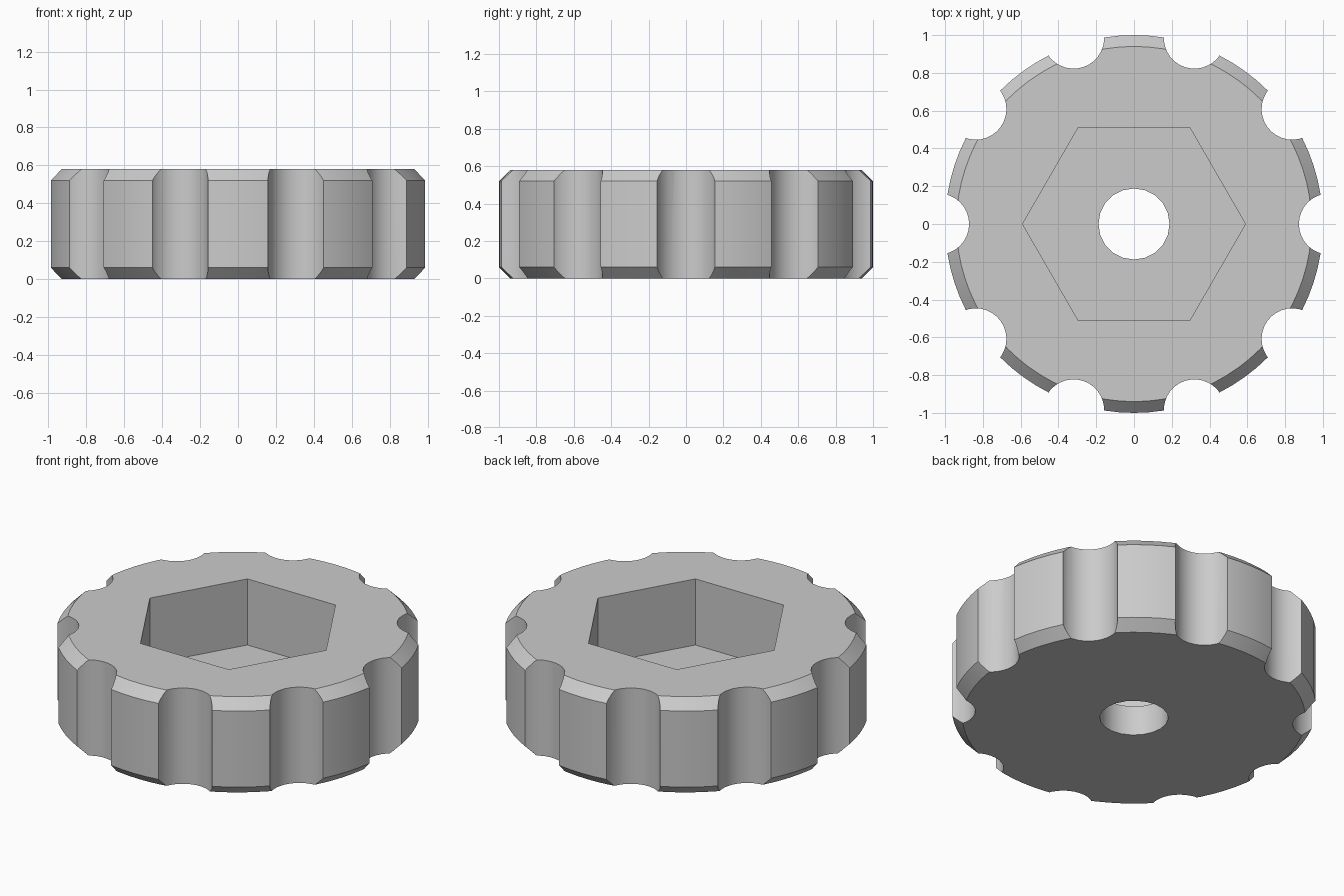
import bpy, bmesh
from math import sin, cos, tau

if "Cube" in bpy.data.objects:
    bpy.data.objects.remove(bpy.data.objects["Cube"])

HEIGHT, CHAMFER, FLOOR = 0.58, 0.06, 0.18
GROOVES = 10

grey = bpy.data.materials.new("plain_grey")
grey.use_nodes = True
grey.diffuse_color = (0.6, 0.6, 0.6, 1)
grey.node_tree.nodes["Principled BSDF"].inputs["Base Color"].default_value = grey.diffuse_color


def lathe(name, profile, sides, centre=(0, 0), phase=0):
    """Capped solid turned from (radius, z) points, bottom to top."""
    bm = bmesh.new()
    angles = [phase + tau * i / sides for i in range(sides)]
    rings = [[bm.verts.new((centre[0] + r * cos(a), centre[1] + r * sin(a), z))
              for a in angles] for r, z in profile]
    for low, high in zip(rings, rings[1:]):
        for i in range(sides):
            j = (i + 1) % sides
            bm.faces.new((low[i], low[j], high[j], high[i]))
    bm.faces.new(rings[0][::-1])
    bm.faces.new(rings[-1])
    mesh = bpy.data.meshes.new(name)
    bm.to_mesh(mesh)
    bm.free()
    mesh.materials.append(grey)
    obj = bpy.data.objects.new(name, mesh)
    bpy.context.collection.objects.link(obj)
    return obj


# Chamfered disc
knob = lathe("knob_body", [(1 - CHAMFER, 0), (1, CHAMFER),
                           (1, HEIGHT - CHAMFER), (1 - CHAMFER, HEIGHT)], 80)

# Cutters: hexagonal nut pocket, bolt hole and finger grooves
cutters = [lathe("nut_pocket_cutter", [(0.59, FLOOR), (0.59, 1)], 6),
           lathe("bolt_hole_cutter", [(0.188, -0.2), (0.188, 1)], 20)]
for k in range(GROOVES):
    a = tau * k / GROOVES
    cutters.append(lathe("groove_cutter", [(0.162, -0.2), (0.162, 1)], 32,
                         (1.035 * cos(a), 1.035 * sin(a)), a))

bpy.ops.object.select_all(action="DESELECT")
knob.select_set(True)
bpy.context.view_layer.objects.active = knob
for cutter in cutters:
    cutter.hide_render = True
    cut = knob.modifiers.new("cut", "BOOLEAN")
    cut.operation = "DIFFERENCE"
    cut.solver = "EXACT"
    cut.object = cutter
    bpy.ops.object.modifier_apply(modifier=cut.name)
    bpy.data.objects.remove(cutter)

# Round walls smooth, chamfers and rims crisp
bpy.ops.object.shade_smooth_by_angle(angle=0.5)
